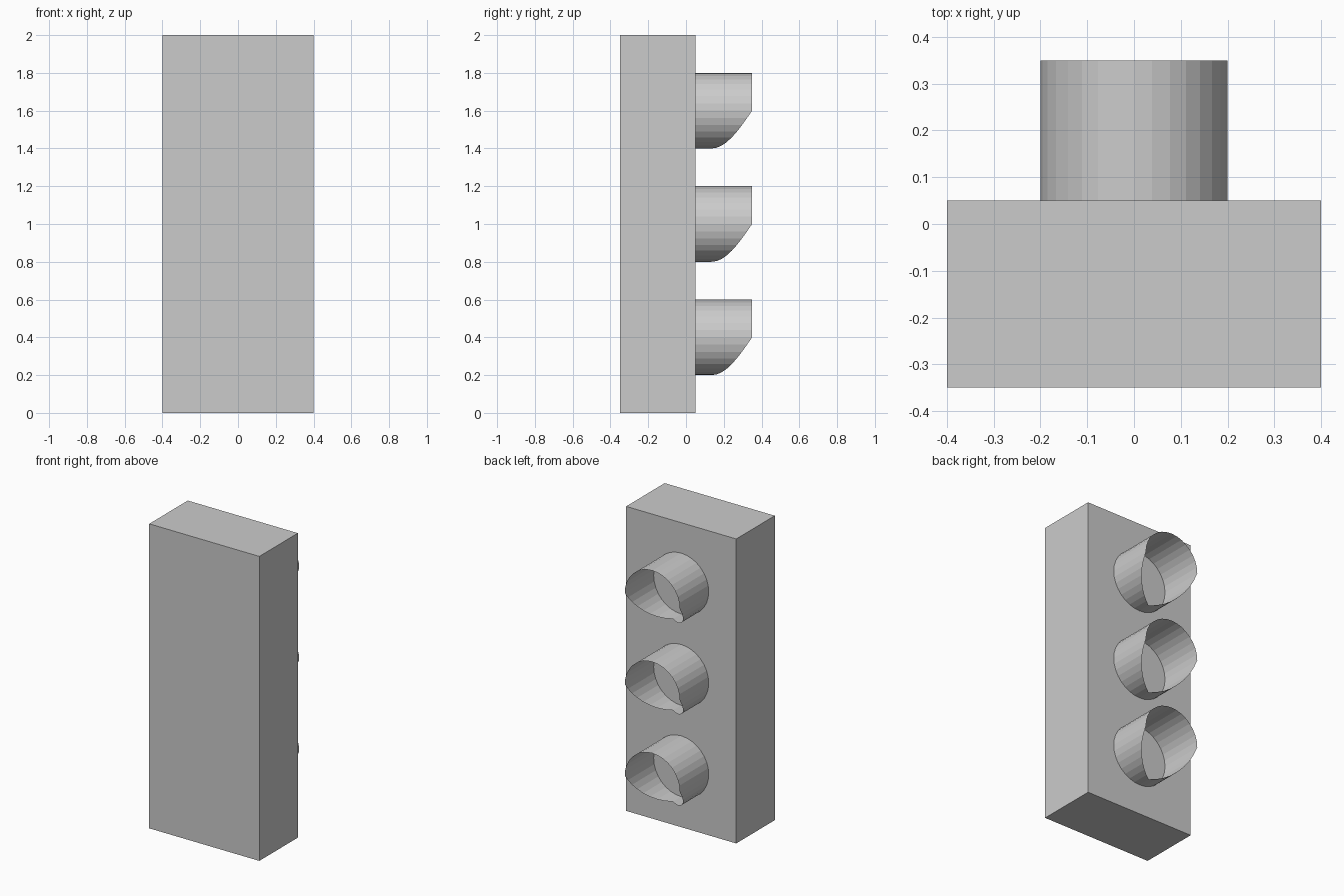
import bpy, bmesh, math

if "Cube" in bpy.data.objects:
    bpy.data.objects.remove(bpy.data.objects["Cube"])

SEGMENTS = 32
RADIUS = 0.2
BACK_Y = 0.05
LONG, SHORT = 0.30, 0.085   # visor length at the top and at the lowest point


def make_object(name, bm):
    mesh = bpy.data.meshes.new(name)
    bm.to_mesh(mesh)
    bm.free()
    obj = bpy.data.objects.new(name, mesh)
    bpy.context.collection.objects.link(obj)
    return obj


def visor_length(angle):
    # Full length over the upper half, shortening towards the bottom
    if math.sin(angle) >= -1e-6:
        return LONG
    drop = math.asin(min(1.0, -math.sin(angle))) / (math.pi / 2)
    return LONG + (SHORT - LONG) * drop


def make_visor(name, z):
    bm = bmesh.new()
    base, rim = [], []
    for i in range(SEGMENTS):
        a = 2 * math.pi * i / SEGMENTS
        x, h = RADIUS * math.cos(a), z + RADIUS * math.sin(a)
        base.append(bm.verts.new((x, BACK_Y, h)))
        rim.append(bm.verts.new((x, BACK_Y + visor_length(a), h)))
    for i in range(SEGMENTS):
        j = (i + 1) % SEGMENTS
        bm.faces.new((base[i], rim[i], rim[j], base[j]))
    # Outward-facing shell
    bm.normal_update()
    f = bm.faces[:][0]
    c = f.calc_center_median()
    if f.normal.x * c.x + f.normal.z * (c.z - z) < 0:
        bmesh.ops.reverse_faces(bm, faces=bm.faces[:])
    return make_object(name, bm)


# Signal housing
bm = bmesh.new()
bmesh.ops.create_cube(bm, size=1)
bmesh.ops.scale(bm, vec=(0.8, 0.4, 2.0), verts=bm.verts)
bmesh.ops.translate(bm, vec=(0, -0.15, 1.0), verts=bm.verts)
make_object("housing", bm)

# Three open visors, one around each lamp
for label, z in (("lower", 0.4), ("middle", 1.0), ("upper", 1.6)):
    make_visor(label + "_visor", z)
